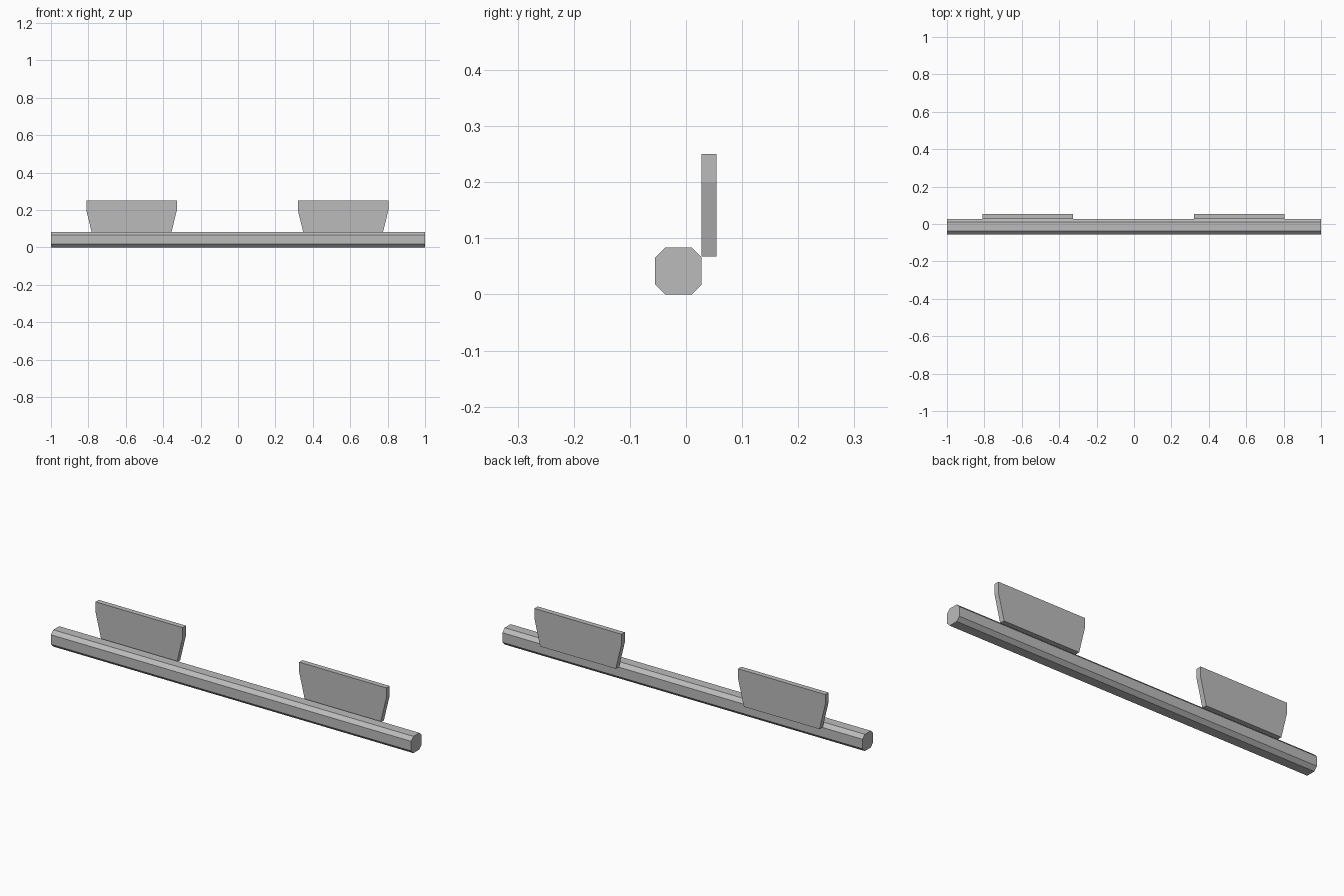
import bpy
import bmesh
from mathutils import Vector

cube = bpy.data.objects.get("Cube")
if cube:
    bpy.data.objects.remove(cube, do_unlink=True)

GREY = (0.5, 0.5, 0.5, 1.0)
grey = bpy.data.materials.new("plain grey")
grey.use_nodes = True
grey.diffuse_color = GREY
grey.node_tree.nodes["Principled BSDF"].inputs["Base Color"].default_value = GREY


def extrude_profile(name, points, direction):
    """Make a flat-shaded prism by sweeping a closed profile along a direction."""
    bm = bmesh.new()
    face = bm.faces.new([bm.verts.new(p) for p in points])
    swept = bmesh.ops.extrude_face_region(bm, geom=[face], use_keep_orig=True)
    moved = [g for g in swept["geom"] if isinstance(g, bmesh.types.BMVert)]
    bmesh.ops.translate(bm, verts=moved, vec=Vector(direction))
    bmesh.ops.recalc_face_normals(bm, faces=bm.faces)
    mesh = bpy.data.meshes.new(name)
    bm.to_mesh(mesh)
    bm.free()
    mesh.materials.append(grey)
    obj = bpy.data.objects.new(name, mesh)
    bpy.context.collection.objects.link(obj)
    return obj


# Long bar with chamfered corners
front, back, top, cut = -0.055, 0.028, 0.084, 0.018
bar_profile = [
    (front + cut, 0), (back - cut, 0), (back, cut), (back, top - cut),
    (back - cut, top), (front + cut, top), (front, top - cut), (front, cut),
]
extrude_profile("bar", [(-1, y, z) for y, z in bar_profile], (2, 0, 0))

# Two upright plates behind the bar, tapering towards the bottom
half, inset = 0.242, 0.032
low, shoulder, high = 0.068, 0.2, 0.25
plate_profile = [
    (-half + inset, low), (half - inset, low), (half, shoulder),
    (half, high), (-half, high), (-half, shoulder),
]
for side, centre in (("right", -0.569), ("left", 0.562)):
    extrude_profile(side + "_plate",
                    [(centre + x, back, z) for x, z in plate_profile],
                    (0, 0.026, 0))
